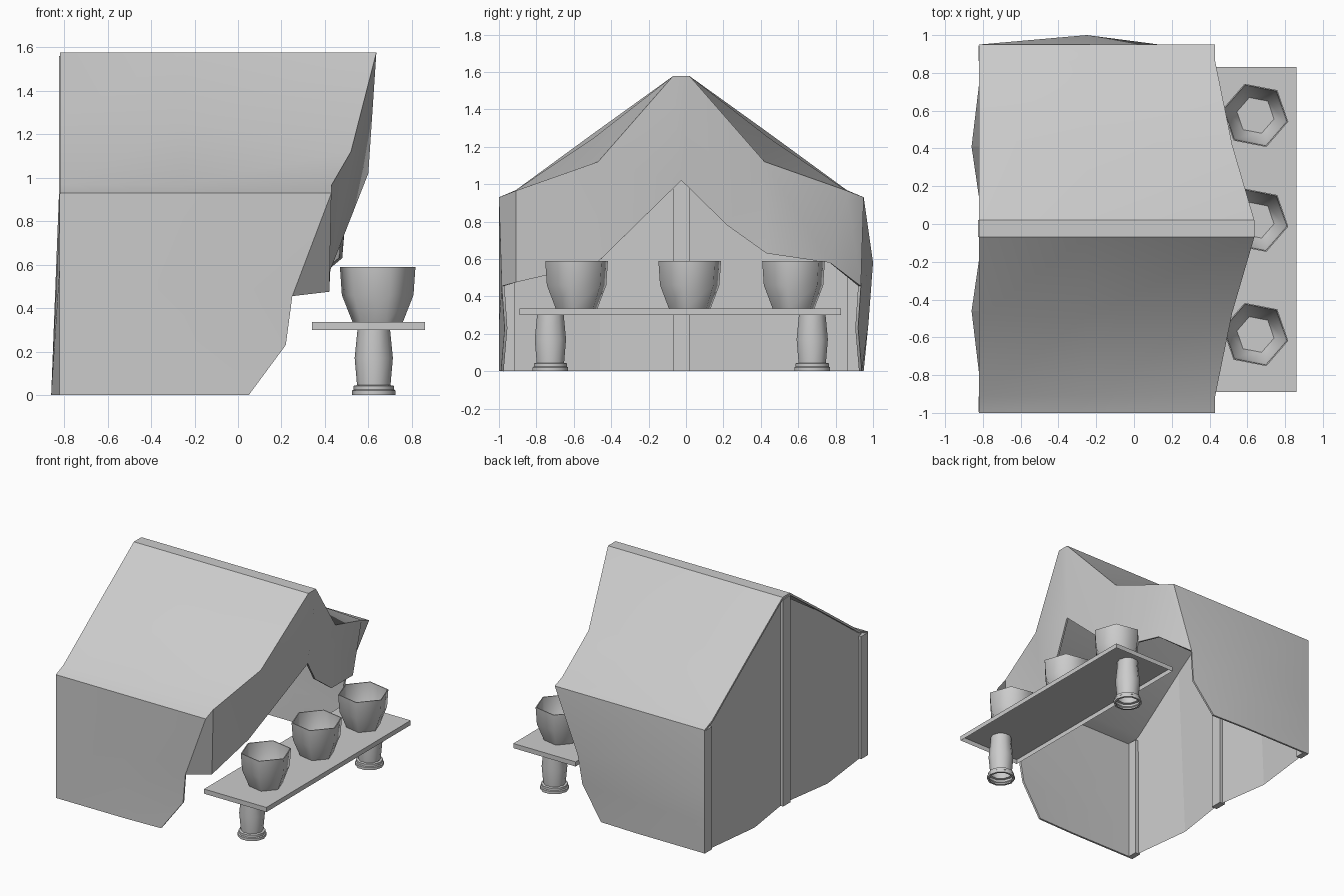
import bpy
from math import sin, cos, pi, radians

if "Cube" in bpy.data.objects:
    bpy.data.objects.remove(bpy.data.objects["Cube"])

MID = -0.025  # tent symmetry plane in y


def mesh(name, verts, faces, smooth=None, thick=0):
    me = bpy.data.meshes.new(name)
    me.from_pydata(verts, [], faces)
    me.update()
    ob = bpy.data.objects.new(name, me)
    bpy.context.collection.objects.link(ob)
    bpy.ops.object.select_all(action='DESELECT')
    ob.select_set(True)
    bpy.context.view_layer.objects.active = ob
    if thick:
        m = ob.modifiers.new("thickness", 'SOLIDIFY')
        m.thickness = thick
        bpy.ops.object.modifier_apply(modifier=m.name)
    if smooth:
        bpy.ops.object.shade_smooth_by_angle(angle=radians(smooth))
    return ob


def box(name, x0, x1, y0, y1, z0, z1, bottom=True):
    v = [(x, y, z) for x in (x0, x1) for y in (y0, y1) for z in (z0, z1)]
    f = [(0, 1, 3, 2), (4, 6, 7, 5), (0, 4, 5, 1), (2, 3, 7, 6), (1, 5, 7, 3)]
    if bottom:
        f.append((0, 2, 6, 4))
    return mesh(name, v, f)


def lathe(name, x, y, profile, n, turn=0, smooth=30, cap=False):
    v = [(x + r * cos(turn + 2 * pi * k / n), y + r * sin(turn + 2 * pi * k / n), z)
         for r, z in profile for k in range(n)]
    f = [(i * n + k, i * n + (k + 1) % n, (i + 1) * n + (k + 1) % n, (i + 1) * n + k)
         for i in range(len(profile) - 1) for k in range(n)]
    if cap:
        f.append(tuple(reversed(range(n))))
        f.append(tuple((len(profile) - 1) * n + k for k in range(n)))
    return mesh(name, v, f, smooth)


def flip(p):
    return (p[0], 2 * MID - p[1], p[2])


# cloth: rows of back, middle, front points from floor to ridge
half = [
    [(-.82, -1, 0), (-.25, -1, 0), (.05, -.99, 0)],
    [(-.82, -1, .23), (-.25, -1, .25), (.22, -.97, .23)],
    [(-.82, -1, .45), (-.25, -1, .55), (.25, -.985, .455)],
    [(-.82, -1, .93), (-.25, -1, .93), (.43, -1, .93)],
    [(-.82, -.91, .968), (-.25, -.91, .968), (.43, -.91, .965)],
    [(-.82, -.49, 1.275), (-.25, -.49, 1.25), (.52, -.47, 1.12)],
    [(-.82, -.07, 1.577), (-.25, -.07, 1.577), (.637, -.07, 1.577)],
]
rows = half + [[flip(p) for p in r] for r in reversed(half)]
# the far wall billows outward, more than the near one
rows[11][1] = (-.25, 1.0, .58)
rows[12][1] = (-.25, .975, .25)

verts = [p for r in rows for p in r]
faces = [(3 * i + j, 3 * i + j + 1, 3 * i + j + 4, 3 * i + j + 3)
         for i in range(len(rows) - 1) for j in range(2)]

# drape hanging from the front roof edge, with the entrance below it
top = [3 * i + 2 for i in range(3, 11)]
hem = [(.42, -.91, .475), (.425, -.48, .575), (.60, -.025, 1.02),
       (.49, .22, .78), (.48, .43, .63), (.42, .77, .58)]
h = len(verts)
verts += hem
bottom = [8, h, h + 1, h + 2, h + 2, h + 4, h + 5, 3 * 11 + 2]
for i in range(7):
    a, b, c, d = top[i], bottom[i], bottom[i + 1], top[i + 1]
    if i == 4:
        faces += [(a, b, h + 3), (a, h + 3, d), (h + 3, c, d)]
    else:
        faces.append(tuple(dict.fromkeys((a, b, c, d))))
mesh("tent_cloth", verts, faces, 32, .015)

# back wall panels billowing at the bottom
for name, fn in (("back_panel_near", lambda p: p), ("back_panel_far", flip)):
    pts = [(-.80, -.96, 0), (-.86, -.46, 0), (-.80, -.05, 0),
           (-.80, -.96, .92), (-.80, -.46, 1.28), (-.80, -.05, 1.55)]
    quads = [(0, 1, 4, 3), (1, 2, 5, 4)]
    mesh(name, [fn(p) for p in pts],
         quads if fn is flip else [q[::-1] for q in quads])

# tent poles
box("ridge_pole_upright", -.825, -.78, -.07, .02, 0, 1.56)
box("corner_pole_near", -.822, -.78, -.995, -.913, 0, .925)
box("corner_pole_far", -.822, -.78, .863, .945, 0, .925)

# display bench, open underneath, on hollow legs
box("bench_top", .34, .86, -.89, .83, .30, .335, bottom=False)
leg = [(.085, 0), (.10, 0), (.10, .02), (.093, .025), (.093, .042),
       (.077, .045), (.088, .17), (.075, .30), (.075, .333)]
for k, y in enumerate((-.725, .675)):
    lathe(f"bench_leg_{k + 1}", .625, y, leg, 10, 0, 50)

# six-sided pots with thin walls and rounded insides
pot = [(.118, .335), (.168, .46), (.177, .588),
       (.170, .588), (.160, .47), (.10, .355)]
for k, y in enumerate((-.585, .02, .575)):
    lathe(f"pot_{k + 1}", .643, y, pot, 6, radians(-11), 65, True)
